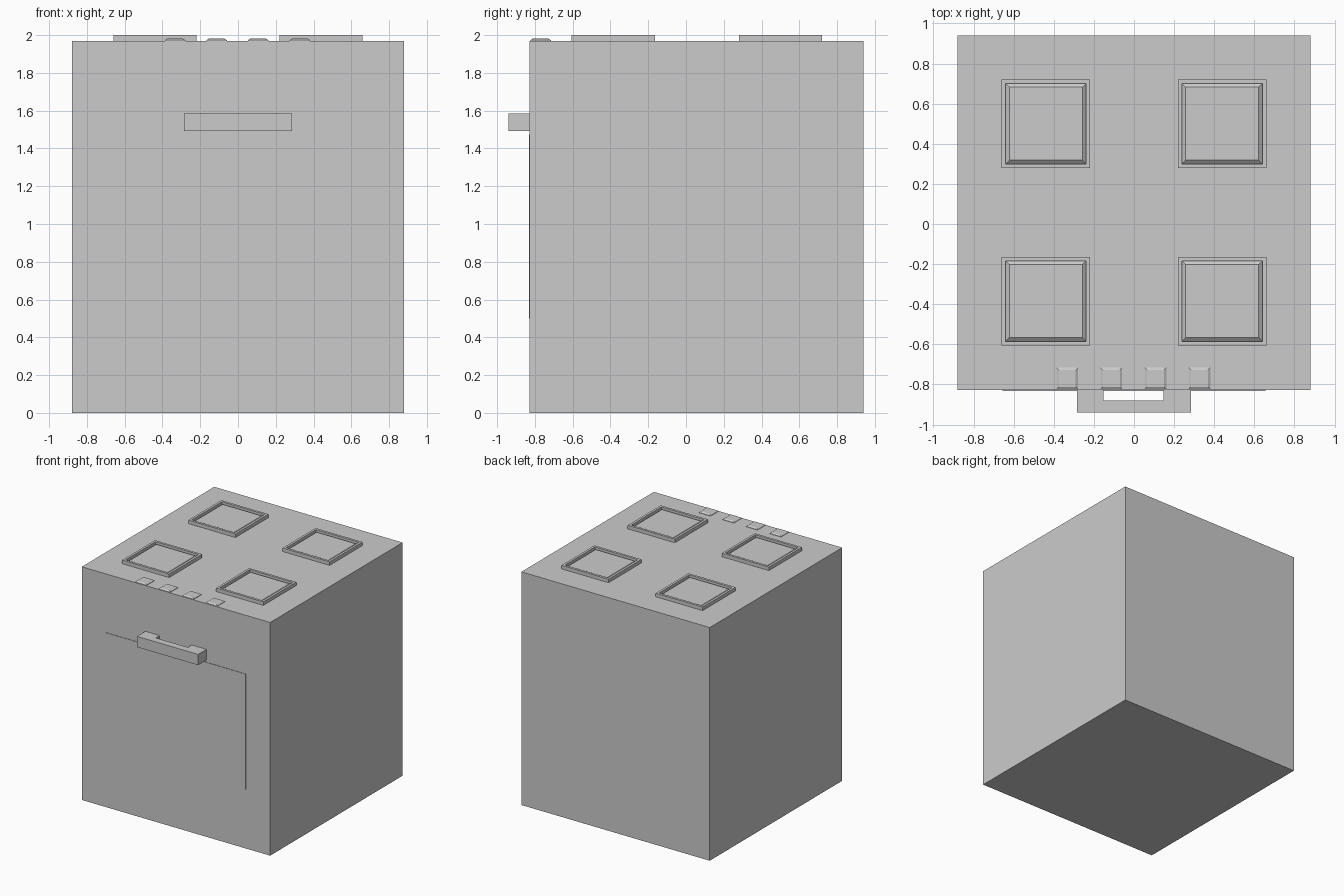
import bpy, bmesh

if "Cube" in bpy.data.objects:
    bpy.data.objects.remove(bpy.data.objects["Cube"])


def mesh_object(name, bm):
    bmesh.ops.recalc_face_normals(bm, faces=bm.faces)
    me = bpy.data.meshes.new(name)
    bm.to_mesh(me)
    bm.free()
    ob = bpy.data.objects.new(name, me)
    bpy.context.collection.objects.link(ob)
    return ob


def box(name, x0, x1, y0, y1, z0, z1):
    bm = bmesh.new()
    bmesh.ops.create_cube(bm, size=1)
    for v in bm.verts:
        v.co = ((x0 + x1) / 2 + v.co.x * (x1 - x0),
                (y0 + y1) / 2 + v.co.y * (y1 - y0),
                (z0 + z1) / 2 + v.co.z * (z1 - z0))
    return mesh_object(name, bm)


def stepped_square(name, cx, cy, rings):
    """Square part from (half size, height) rings, closed by the last ring."""
    bm = bmesh.new()
    loops = [[bm.verts.new((cx + sx * h, cy + sy * h, z))
              for sx, sy in ((-1, -1), (1, -1), (1, 1), (-1, 1))]
             for h, z in rings]
    for a, b in zip(loops, loops[1:]):
        for i in range(4):
            j = (i + 1) % 4
            bm.faces.new((a[i], a[j], b[j], b[i]))
    bm.faces.new(loops[0][::-1])
    bm.faces.new(loops[-1])
    return mesh_object(name, bm)


# Cabinet and thin oven door
box("cabinet", -0.88, 0.88, -0.828, 0.94, 0, 1.97)
box("oven_door", -0.655, 0.655, -0.832, -0.82, 0.5, 1.475)

# Door handle: U profile extruded upward
outline = [(-0.285, -0.825), (-0.285, -0.94), (0.285, -0.94), (0.285, -0.825),
           (0.148, -0.825), (0.148, -0.88), (-0.152, -0.88), (-0.152, -0.825)]
bm = bmesh.new()
face = bm.faces.new([bm.verts.new((x, y, 1.493)) for x, y in outline])
top = bmesh.ops.extrude_face_region(bm, geom=[face])["geom"]
bmesh.ops.translate(bm, vec=(0, 0, 0.091),
                    verts=[g for g in top if isinstance(g, bmesh.types.BMVert)])
mesh_object("door_handle", bm)

# Burners: raised rim, groove and chamfered plate
for x in (-0.44, 0.44):
    for y in (-0.385, 0.50):
        stepped_square("burner", x, y, [(0.22, 1.965), (0.22, 2.0), (0.2, 2.0),
                                        (0.2, 1.975), (0.182, 1.99)])

# Control knobs
for i in range(4):
    stepped_square("knob", -0.333 + i * 0.22, -0.77,
                   [(0.054, 1.965), (0.054, 1.973), (0.042, 1.981)])
